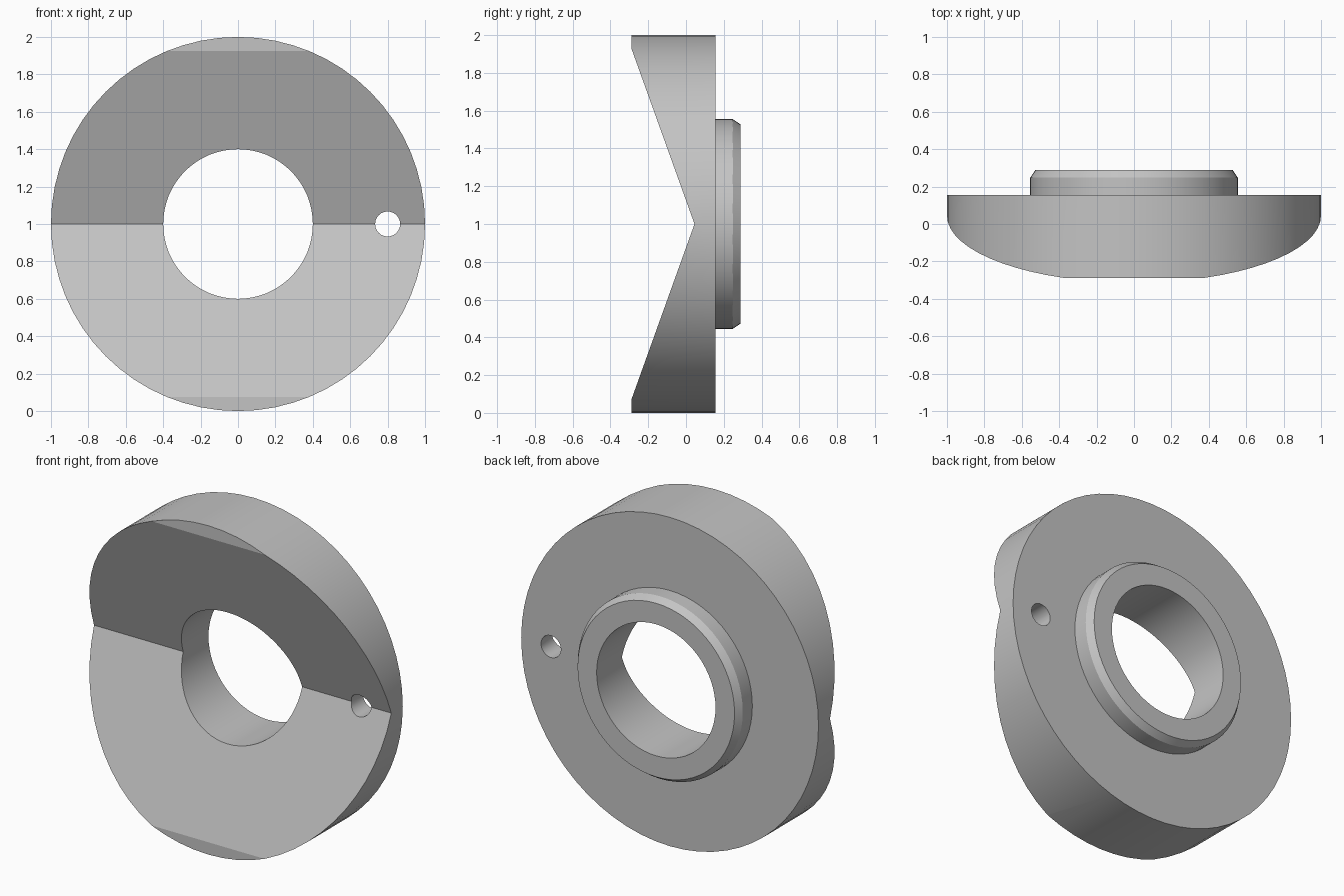
import bpy, bmesh, math
from mathutils import Matrix, Vector

default_cube = bpy.data.objects.get("Cube")
if default_cube:
    bpy.data.objects.remove(default_cube, do_unlink=True)

SEGMENTS = 64
FRONT, STEP, BACK = -0.2875, 0.155, 0.2875
CENTRE_Z = 1.0
RADIUS, BORE, COLLAR = 1.0, 0.4, 0.555
NOTCH_Y, NOTCH_HALF = 0.045, 0.925


def new_object(name, bm):
    bmesh.ops.recalc_face_normals(bm, faces=bm.faces)
    mesh = bpy.data.meshes.new(name)
    bm.to_mesh(mesh)
    bm.free()
    obj = bpy.data.objects.new(name, mesh)
    bpy.context.collection.objects.link(obj)
    return obj


def revolve(name, profile):
    """Spin a closed (radius, y) profile around the front-back axis."""
    bm = bmesh.new()
    verts = [bm.verts.new((r, y, CENTRE_Z)) for r, y in profile]
    edges = [bm.edges.new((v, verts[i - 1])) for i, v in enumerate(verts)]
    bmesh.ops.spin(bm, geom=verts + edges, cent=(0, 0, CENTRE_Z), axis=(0, 1, 0),
                   angle=math.tau, steps=SEGMENTS, use_merge=True)
    bmesh.ops.remove_doubles(bm, verts=bm.verts, dist=1e-5)
    return new_object(name, bm)


def cut(target, cutter):
    cutter.hide_render = True
    mod = target.modifiers.new(cutter.name, 'BOOLEAN')
    mod.operation, mod.solver, mod.object = 'DIFFERENCE', 'EXACT', cutter
    bpy.context.view_layer.objects.active = target
    bpy.ops.object.modifier_apply(modifier=mod.name)
    bpy.data.objects.remove(cutter, do_unlink=True)


# Bored disc with a chamfered collar on the back
ring = revolve("flanged_ring", [
    (BORE, FRONT), (RADIUS, FRONT), (RADIUS, STEP), (COLLAR, STEP),
    (COLLAR, BACK - 0.04), (COLLAR - 0.027, BACK), (BORE, BACK)])

# V notch across the front face
bm = bmesh.new()
reach = 2 * NOTCH_HALF
depth = 2 * (NOTCH_Y - FRONT)
tri = [bm.verts.new((-1.5, y, z)) for y, z in (
    (NOTCH_Y, CENTRE_Z),
    (NOTCH_Y - depth, CENTRE_Z + reach),
    (NOTCH_Y - depth, CENTRE_Z - reach))]
face = bm.faces.new(tri)
extruded = bmesh.ops.extrude_face_region(bm, geom=[face])["geom"]
bmesh.ops.translate(bm, vec=Vector((3, 0, 0)),
                    verts=[g for g in extruded if isinstance(g, bmesh.types.BMVert)])
cut(ring, new_object("notch_cutter", bm))

# Pin hole on the left side
bm = bmesh.new()
bmesh.ops.create_cone(bm, cap_ends=True, segments=24, radius1=0.067, radius2=0.067, depth=2,
                      matrix=Matrix.Translation((0.8, 0, CENTRE_Z))
                      @ Matrix.Rotation(math.pi / 2, 4, 'X'))
cut(ring, new_object("pin_hole_cutter", bm))

# Plain grey finish
grey = bpy.data.materials.new("grey_metal")
grey.use_nodes = True
colour = (0.55, 0.55, 0.55, 1)
grey.diffuse_color = colour
grey.node_tree.nodes["Principled BSDF"].inputs["Base Color"].default_value = colour
ring.data.materials.clear()
ring.data.materials.append(grey)
for poly in ring.data.polygons:
    poly.material_index = 0

# Smooth round walls, crisp edges
bpy.ops.object.select_all(action='DESELECT')
ring.select_set(True)
bpy.context.view_layer.objects.active = ring
bpy.ops.object.shade_smooth_by_angle(angle=math.radians(16))
